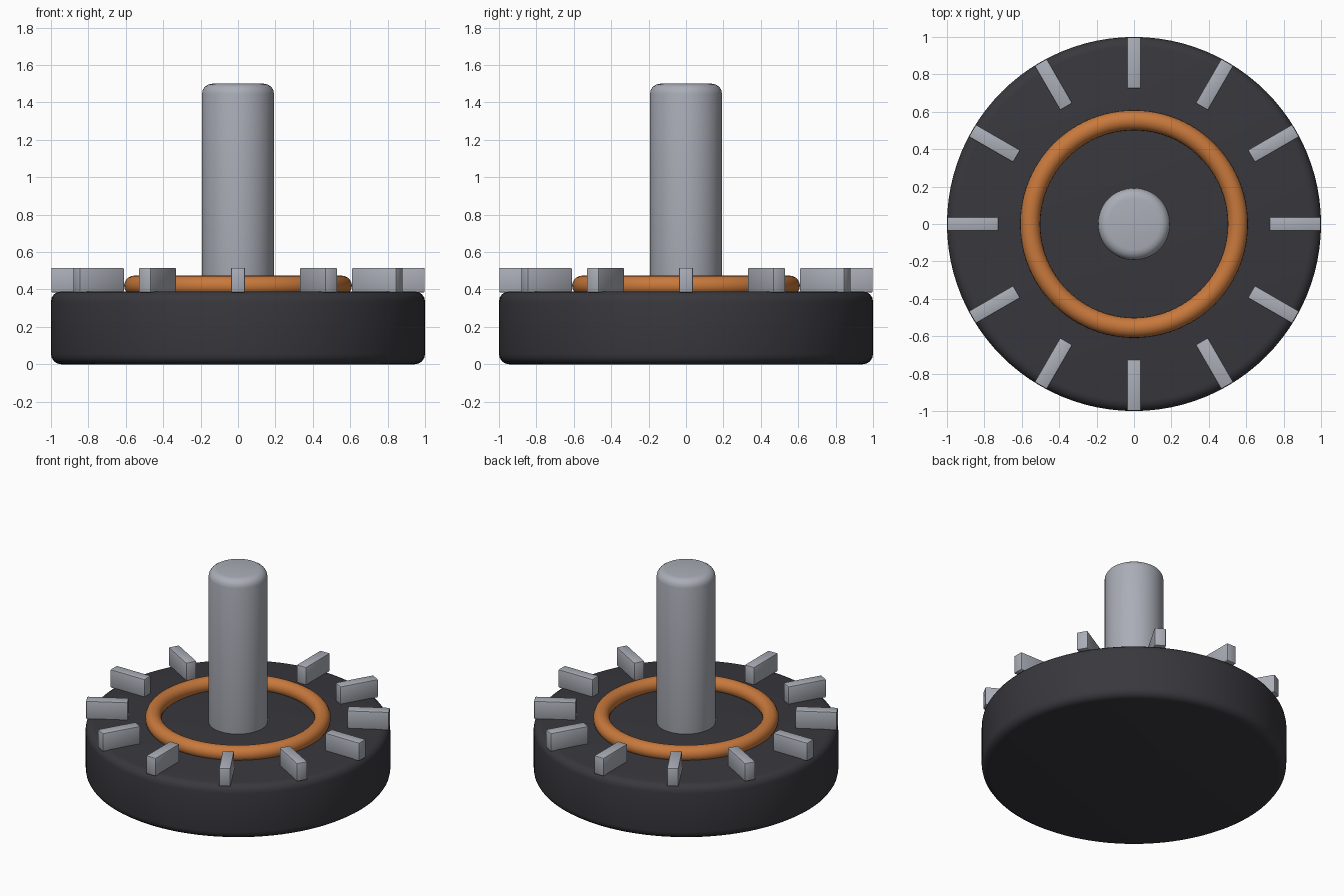
import bpy
import math
from mathutils import Matrix

cube = bpy.data.objects.get("Cube")
if cube:
    bpy.data.objects.remove(cube, do_unlink=True)


def make_material(name, rgb, metallic=0.0):
    mat = bpy.data.materials.new(name)
    mat.use_nodes = True
    mat.diffuse_color = (*rgb, 1)
    shader = next(n for n in mat.node_tree.nodes if n.type == "BSDF_PRINCIPLED")
    shader.inputs["Base Color"].default_value = (*rgb, 1)
    return mat


dark = make_material("dark_iron", (0.04, 0.039, 0.047))
steel = make_material("light_steel", (0.40, 0.42, 0.47))
copper = make_material("copper_orange", (0.58, 0.19, 0.045))


def finish(obj, name, mat, bevel=0.0, segments=4):
    """Name, colour, round the edges and smooth the part."""
    obj.name = name
    obj.data.materials.append(mat)
    if bevel:
        mod = obj.modifiers.new("rounded_edges", "BEVEL")
        mod.width = bevel
        mod.segments = segments
        mod.limit_method = "ANGLE"
        mod.angle_limit = math.radians(40)
        bpy.ops.object.modifier_apply(modifier=mod.name)
    bpy.ops.object.shade_smooth_by_angle(angle=math.radians(35))
    return obj


def cylinder(name, radius, bottom, top, mat, bevel, sides):
    bpy.ops.mesh.primitive_cylinder_add(
        vertices=sides, radius=radius, depth=top - bottom,
        location=(0, 0, (bottom + top) / 2))
    return finish(bpy.context.object, name, mat, bevel)


# Round base and upright shaft
cylinder("base_disc", 1.0, 0.0, 0.39, dark, 0.055, 96)
cylinder("shaft", 0.193, 0.3, 1.5, steel, 0.055, 64)

# Ring lying on the base
bpy.ops.mesh.primitive_torus_add(
    major_radius=0.555, minor_radius=0.054, major_segments=96,
    minor_segments=20, location=(0, 0, 0.42))
finish(bpy.context.object, "ring", copper)

# Radial fins around the rim
FINS = 12
for i in range(FINS):
    bpy.ops.mesh.primitive_cube_add(size=1)
    fin = bpy.context.object
    fin.data.transform(Matrix.Translation((0.861, 0, 0.45))
                       @ Matrix.Diagonal((0.274, 0.076, 0.132, 1)))
    finish(fin, f"fin_{i + 1}", steel, 0.007, 2)
    fin.rotation_euler.z = math.tau * i / FINS
